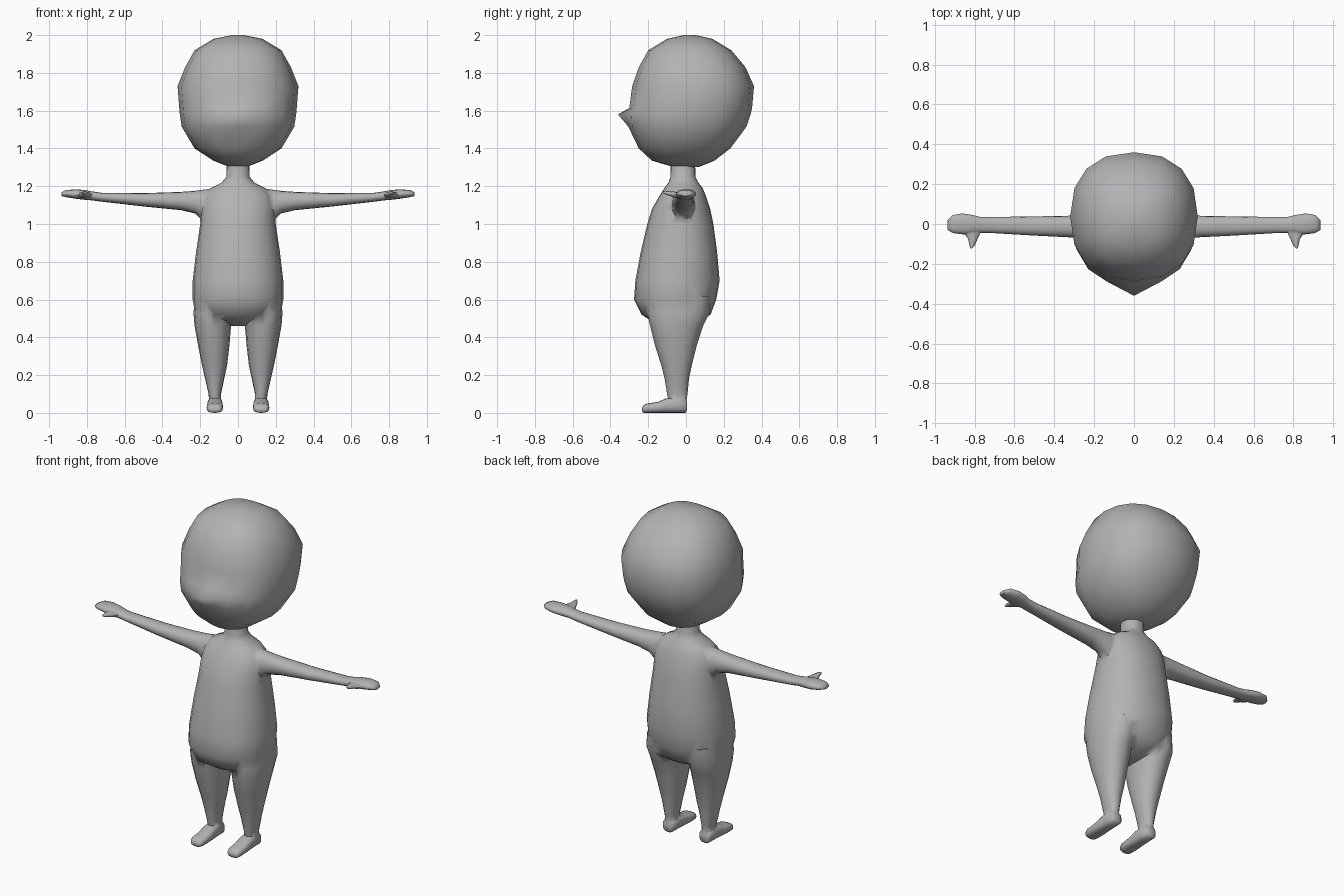
import bpy, bmesh, math

skin = bpy.data.materials.new("plain grey")
skin.diffuse_color = (0.45, 0.45, 0.45, 1)


def loft(name, rings, place, n=16, p=2.2):
    """Rings are (t, u0, u1, v0, v1): rounded sections along t, capped at both ends."""
    bm = bmesh.new()
    loops = []
    for t, u0, u1, v0, v1 in rings:
        loop = []
        for k in range(n):
            a = 2 * math.pi * k / n
            c, s = math.cos(a), math.sin(a)
            cu = math.copysign(abs(c) ** (2 / p), c)
            sv = math.copysign(abs(s) ** (2 / p), s)
            u = (u0 + u1) / 2 + (u1 - u0) / 2 * cu
            v = (v0 + v1) / 2 + (v1 - v0) / 2 * sv
            loop.append(bm.verts.new(place(t, u, v)))
        loops.append(loop)
    for a, b in zip(loops, loops[1:]):
        for k in range(n):
            j = (k + 1) % n
            bm.faces.new((a[k], a[j], b[j], b[k]))
    bm.faces.new(loops[0])
    bm.faces.new(loops[-1])
    bmesh.ops.recalc_face_normals(bm, faces=bm.faces)
    me = bpy.data.meshes.new(name)
    bm.to_mesh(me)
    bm.free()
    me.materials.append(skin)
    ob = bpy.data.objects.new(name, me)
    bpy.context.collection.objects.link(ob)
    return ob


def activate(ob):
    bpy.ops.object.select_all(action='DESELECT')
    ob.select_set(True)
    bpy.context.view_layer.objects.active = ob


def smooth(ob, degrees):
    activate(ob)
    bpy.ops.object.shade_smooth_by_angle(angle=math.radians(degrees))


def upright(rings):
    """(z, half width, front y, back y) to loft rings."""
    return [(z, -w, w, y0, y1) for z, w, y0, y1 in rings]


# Head, with one front point pulled out as the nose
head = loft("head", upright([
    (1.303, .05, -.07, .07), (1.335, .13, -.18, .15), (1.40, .23, -.25, .235),
    (1.515, .298, -.305, .32), (1.58, .308, -.31, .342), (1.615, .311, -.30, .35),
    (1.73, .32, -.285, .36), (1.83, .28, -.25, .315), (1.92, .23, -.20, .24),
    (1.98, .13, -.10, .14), (2.0, .03, -.01, .05)]),
    lambda z, x, y: (x, y, z), p=2.35)
nose = min((v for v in head.data.vertices if abs(v.co.z - 1.58) < .005),
           key=lambda v: v.co.y)
nose.co.y = -.36
smooth(head, 80)

# Torso and neck
body = loft("body", upright([
    (.46, .04, -.12, .03), (.485, .12, -.18, .08), (.52, .225, -.235, .13),
    (.6, .24, -.275, .16), (.7, .24, -.268, .178), (.85, .222, -.24, .165),
    (1.0, .20, -.205, .145), (1.08, .195, -.18, .128), (1.15, .185, -.14, .105),
    (1.19, .145, -.115, .088), (1.22, .085, -.092, .065), (1.25, .062, -.082, .05),
    (1.34, .058, -.08, .048)]), lambda z, x, y: (x, y, z), n=24)

# Arms, thumbs, legs and feet, mirrored left and right
arm = [(.12, -.075, .05, 1.0, 1.19), (.195, -.075, .046, 1.025, 1.18),
       (.225, -.072, .044, 1.055, 1.176), (.30, -.068, .042, 1.073, 1.17),
       (.5, -.058, .038, 1.093, 1.163), (.72, -.045, .035, 1.118, 1.165),
       (.77, -.045, .035, 1.125, 1.172), (.81, -.05, .045, 1.128, 1.18),
       (.86, -.052, .053, 1.134, 1.183), (.91, -.045, .045, 1.142, 1.18),
       (.935, -.03, .02, 1.148, 1.168)]
thumb = [(-.01, .77, .86, 1.135, 1.172), (-.05, .772, .85, 1.136, 1.17),
         (-.075, .785, .832, 1.145, 1.172), (-.11, .80, .825, 1.157, 1.175),
         (-.122, .812, .821, 1.163, 1.173)]
leg = [(.05, .09, .152, -.09, .0), (.1, .09, .156, -.1, .008),
       (.18, .073, .174, -.113, .016), (.25, .058, .19, -.13, .03),
       (.36, .045, .212, -.165, .058), (.46, .037, .23, -.19, .09),
       (.53, .03, .236, -.205, .125), (.62, .04, .225, -.20, .13)]
foot = [(.006, .098, .148, .012, .055), (-.004, .086, .158, .0, .075),
        (-.06, .082, .162, .0, .085), (-.11, .080, .164, .0, .075),
        (-.15, .079, .166, .0, .058), (-.205, .080, .166, .0, .05),
        (-.225, .088, .158, .0, .04), (-.233, .098, .148, .008, .026)]

limbs = []
for side, s in (("left", 1), ("right", -1)):
    limbs += [
        loft(side + "_arm", arm, lambda x, y, z: (s * x, y, z)),
        loft(side + "_thumb", thumb, lambda y, x, z: (s * x, y, z), n=8),
        loft(side + "_leg", leg, lambda z, x, y: (s * x, y, z)),
        loft(side + "_foot", foot, lambda y, x, z: (s * x, y, z), p=2.6)]

# Fuse the limbs into one continuous body
activate(body)
for limb in limbs:
    mod = body.modifiers.new("join", 'BOOLEAN')
    mod.operation = 'UNION'
    mod.solver = 'EXACT'
    mod.object = limb
    bpy.ops.object.modifier_apply(modifier=mod.name)
    bpy.data.objects.remove(limb)
smooth(body, 65)
